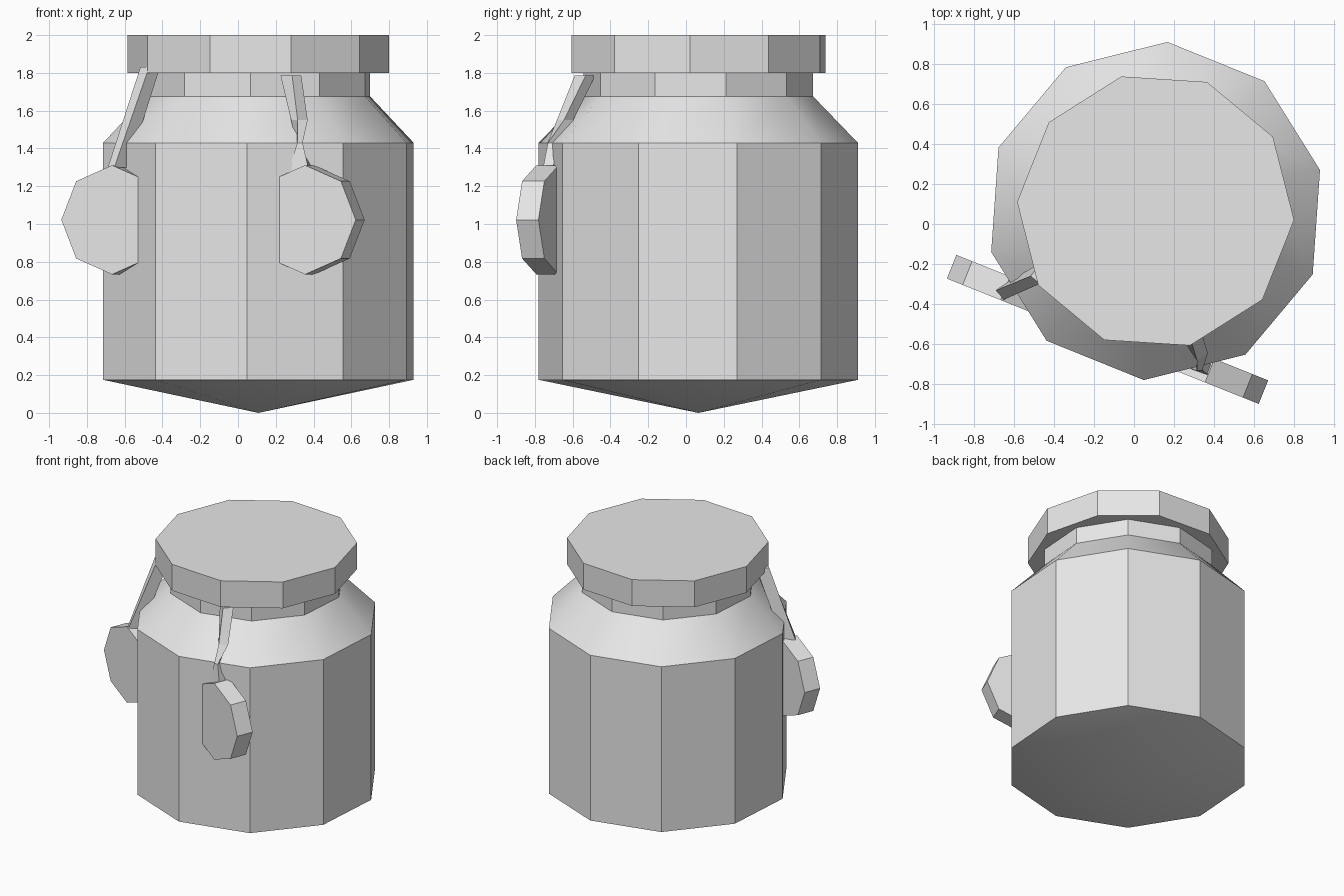
import bpy, bmesh, math
from mathutils import Vector

cube = bpy.data.objects.get("Cube")
if cube:
    bpy.data.objects.remove(cube, do_unlink=True)

AXIS = Vector((0.108, 0.065, 0))
TAG_ANGLE = math.radians(-21.8)

grey = bpy.data.materials.new("plain grey")
grey.use_nodes = True
grey.diffuse_color = (0.8, 0.8, 0.8, 1)
grey.node_tree.nodes["Principled BSDF"].inputs["Base Color"].default_value = (0.8, 0.8, 0.8, 1)


def loft(name, rings, smooth=False):
    """Skin a list of equal-sized point rings and cap both ends."""
    bm = bmesh.new()
    loops = [[bm.verts.new(p) for p in ring] for ring in rings]
    for low, high in zip(loops, loops[1:]):
        for i in range(len(low)):
            j = (i + 1) % len(low)
            bm.faces.new((low[i], low[j], high[j], high[i]))
    bm.faces.new(loops[0][::-1])
    bm.faces.new(loops[-1])
    bmesh.ops.remove_doubles(bm, verts=bm.verts, dist=0.0005)
    bmesh.ops.recalc_face_normals(bm, faces=bm.faces)
    mesh = bpy.data.meshes.new(name)
    bm.to_mesh(mesh)
    bm.free()
    obj = bpy.data.objects.new(name, mesh)
    bpy.context.collection.objects.link(obj)
    mesh.materials.append(grey)
    if smooth:
        bpy.ops.object.select_all(action='DESELECT')
        obj.select_set(True)
        bpy.context.view_layer.objects.active = obj
        bpy.ops.object.shade_smooth_by_angle(angle=math.radians(30))
    return obj


def ten_sided(radius, z, start):
    """Ten points around the jar axis."""
    angles = [math.radians(start + 36 * k) for k in range(10)]
    return [AXIS + Vector((radius * math.cos(a), radius * math.sin(a), z)) for a in angles]


def section(centre, width, depth, degrees):
    """Rectangle across a strap, turned about the vertical."""
    a = math.radians(degrees)
    u = Vector((math.cos(a), math.sin(a), 0)) * width / 2
    v = Vector((-math.sin(a), math.cos(a), 0)) * depth / 2
    c = Vector(centre)
    return [c - u - v, c + u - v, c + u + v, c - u + v]


def tag(name, front_centre):
    """Thick octagonal plate hanging upright."""
    c = Vector(front_centre)
    side = Vector((math.cos(TAG_ANGLE), math.sin(TAG_ANGLE), 0))
    back = Vector((-side.y, side.x, 0)) * 0.127
    face = []
    for k in range(8):
        a = k * math.pi / 4
        face.append(c + side * 0.289 * math.cos(a) + Vector((0, 0, 0.289 * math.sin(a))))
    loft(name, [face, [p + back for p in face]])


# Jar body: pointed base, straight wall, sloped shoulder, neck
profile = [(0.0001, 0), (0.847, 0.175), (0.847, 1.43), (0.61, 1.675), (0.61, 1.81)]
loft("jar_body", [ten_sided(r, z, 14) for r, z in profile], smooth=True)

# Lid
loft("jar_lid", [ten_sided(0.694, z, -3.7) for z in (1.8, 2.0)])

# Octagonal tags
tag("right_tag", (-0.667, -0.38, 1.022))
tag("left_tag", (0.355, -0.792, 1.022))

# Straps that hold the tags
loft("right_strap", [
    section((-0.635, -0.33, 1.3), 0.09, 0.06, 35),
    section((-0.465, -0.245, 1.83), 0.09, 0.06, 50)])
loft("left_strap", [
    section((0.33, -0.715, 1.28), 0.12, 0.05, -22),
    section((0.325, -0.695, 1.43), 0.028, 0.075, 5),
    section((0.325, -0.64, 1.55), 0.065, 0.06, 35),
    section((0.28, -0.535, 1.785), 0.075, 0.08, 50)])
